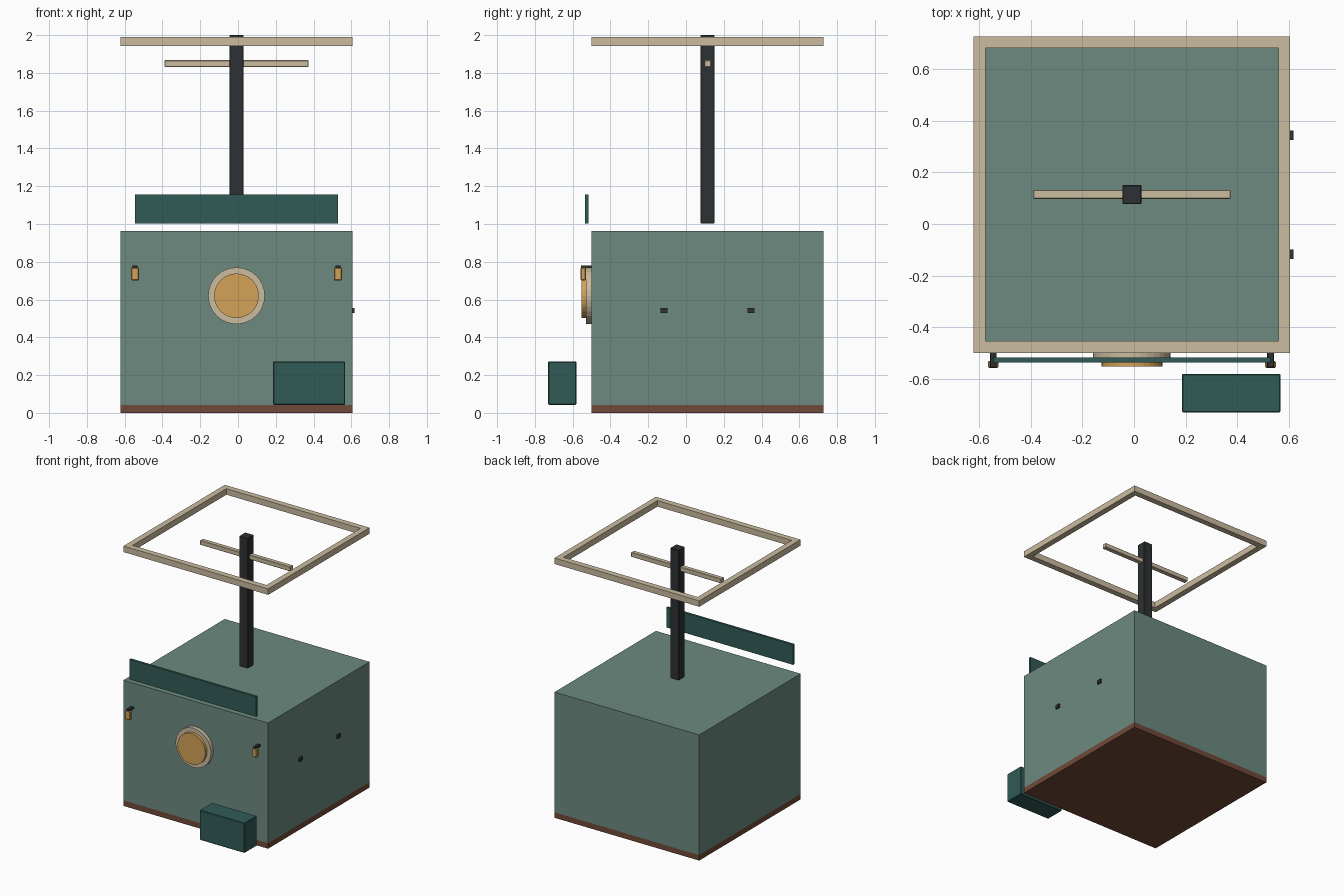
import bpy, bmesh, math

if "Cube" in bpy.data.objects:
    bpy.data.objects.remove(bpy.data.objects["Cube"])

CX = -0.008   # the kiosk is mirrored about this x


def material(name, rgb):
    m = bpy.data.materials.new(name)
    m.diffuse_color = (*[((c / 255 + 0.055) / 1.055) ** 2.4 for c in rgb], 1)
    m.use_nodes = True
    m.node_tree.nodes["Principled BSDF"].inputs["Base Color"].default_value = m.diffuse_color
    return m


GREEN = material("sage_green", (108, 138, 127))
TEAL = material("dark_teal", (48, 91, 86))
BROWN = material("brown_wood", (112, 74, 56))
CREAM = material("cream", (203, 188, 160))
BLACK = material("black_metal", (45, 49, 51))
AMBER = material("amber", (211, 162, 88))


def finish(name, bm, mat):
    me = bpy.data.meshes.new(name)
    bm.to_mesh(me)
    bm.free()
    me.materials.append(mat)
    ob = bpy.data.objects.new(name, me)
    bpy.context.collection.objects.link(ob)
    return ob


def box(name, x, y, z, mat, bevel=0.0):
    """Box from (min, max) pairs on each axis."""
    bm = bmesh.new()
    bmesh.ops.create_cube(bm, size=1)
    for v in bm.verts:
        v.co = [sum(r) / 2 + c * (r[1] - r[0]) for r, c in zip((x, y, z), v.co)]
    if bevel:
        bmesh.ops.bevel(bm, geom=bm.edges[:], offset=bevel, segments=1, affect='EDGES')
    return finish(name, bm, mat)


def disc(name, radius, y, mat, z=0.62, sides=32):
    """Round plate facing the front."""
    bpy.ops.mesh.primitive_cylinder_add(vertices=sides, radius=radius, depth=y[1] - y[0],
                                        location=(CX, sum(y) / 2, z),
                                        rotation=(math.pi / 2, 0, 0))
    ob = bpy.context.object
    ob.name = name
    ob.data.materials.append(mat)


def frame(name, half, width, cy, z, mat):
    """Square ring with mitred corners."""
    bm = bmesh.new()
    corners = ((-1, -1), (1, -1), (1, 1), (-1, 1))
    loops = [[bm.verts.new((CX + sx * r, cy + sy * r, h)) for sx, sy in corners]
             for r, h in ((half, z[0]), (half, z[1]), (half - width, z[1]), (half - width, z[0]))]
    for i in range(4):
        a, b = loops[i], loops[(i + 1) % 4]
        for j in range(4):
            k = (j + 1) % 4
            bm.faces.new((a[j], a[k], b[k], b[j]))
    bmesh.ops.recalc_face_normals(bm, faces=bm.faces[:])
    return finish(name, bm, mat)


def centred(half):
    return (CX - half, CX + half)


# Booth and floor
box("floor_slab", centred(0.613), (-0.5, 0.727), (0, 0.042), BROWN)
box("booth_body", centred(0.613), (-0.5, 0.727), (0.042, 0.962), GREEN)

# Mast with overhead frame and crossbar
box("mast", centred(0.037), (0.077, 0.151), (1.003, 2.0), BLACK, 0.003)
box("crossbar", centred(0.382), (0.097, 0.132), (1.832, 1.867), CREAM, 0.003)
frame("overhead_frame", 0.613, 0.045, 0.114, (1.943, 1.989), CREAM)

# Fascia board and front step
box("fascia_board", centred(0.537), (-0.536, -0.517), (1.003, 1.156), TEAL)
box("front_step", (0.186, 0.567), (-0.73, -0.58), (0.043, 0.272), TEAL, 0.004)

# Round front window
disc("window_rim", 0.15, (-0.53, -0.498), CREAM)
disc("window_pane", 0.118, (-0.552, -0.53), AMBER)

# Pair of lanterns on brackets
for side, s in (("left", -1), ("right", 1)):
    x = CX + s * 0.537
    box(f"lantern_{side}", (x - 0.021, x + 0.021), (-0.558, -0.53), (0.701, 0.77), AMBER, 0.005)
    box(f"lantern_bracket_{side}", (x - 0.013, x + 0.013), (-0.556, -0.498), (0.766, 0.781), BLACK, 0.002)

# Small pegs on the right wall
for i, y in enumerate((-0.117, 0.344)):
    box(f"wall_peg_{i + 1}", (0.6, 0.618), (y - 0.018, y + 0.018), (0.528, 0.556), BLACK)
